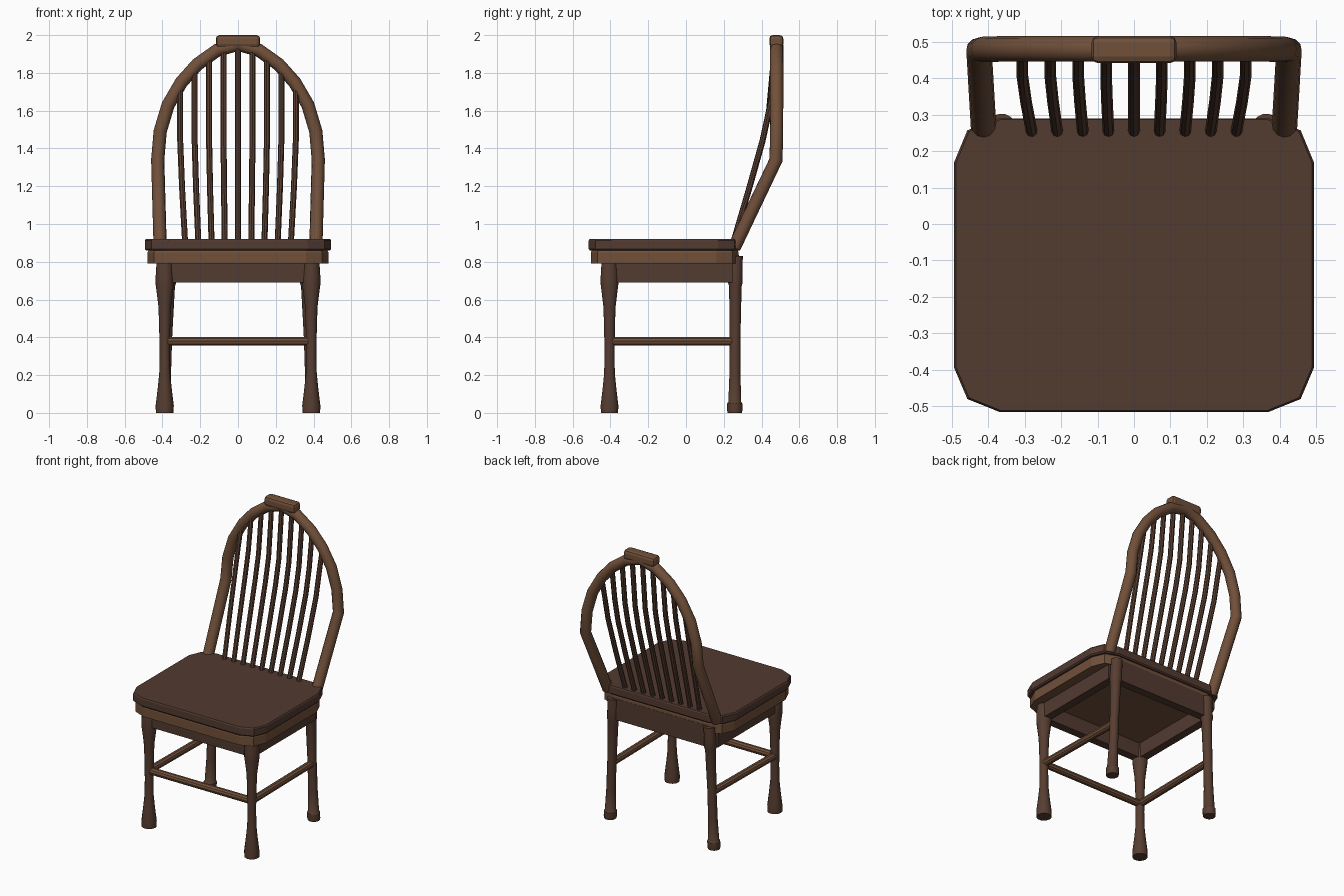
import bpy, bmesh, math
from mathutils import Vector

if "Cube" in bpy.data.objects:
    bpy.data.objects.remove(bpy.data.objects["Cube"])


def material(name, rgb):
    m = bpy.data.materials.new(name)
    m.diffuse_color = (*rgb, 1)
    m.use_nodes = True
    m.node_tree.nodes["Principled BSDF"].inputs["Base Color"].default_value = m.diffuse_color
    return m


DARK = material("dark_wood", (0.085, 0.043, 0.030))
LEG = material("leg_wood", (0.095, 0.047, 0.030))
LIGHT = material("light_wood", (0.165, 0.080, 0.042))


def finish(ob, mat, bevel=0, smooth=True):
    ob.data.materials.clear()
    ob.data.materials.append(mat)
    bpy.ops.object.select_all(action='DESELECT')
    bpy.context.view_layer.objects.active = ob
    ob.select_set(True)
    if bevel:
        b = ob.modifiers.new("bevel", 'BEVEL')
        b.width, b.segments, b.limit_method = bevel, 2, 'ANGLE'
        b.angle_limit = math.radians(60)
    if smooth:
        bpy.ops.object.shade_smooth_by_angle(angle=math.radians(35))
    return ob


def loft(name, rings, mat, bevel=0, smooth=True):
    """Skin a stack of equal-length rings and cap both ends."""
    bm = bmesh.new()
    vs = [[bm.verts.new(p) for p in r] for r in rings]
    n = len(vs[0])
    for a, b in zip(vs, vs[1:]):
        for i in range(n):
            bm.faces.new((a[i], a[(i + 1) % n], b[(i + 1) % n], b[i]))
    bm.faces.new(vs[0][::-1])
    bm.faces.new(vs[-1])
    bmesh.ops.recalc_face_normals(bm, faces=bm.faces)
    me = bpy.data.meshes.new(name)
    bm.to_mesh(me)
    bm.free()
    ob = bpy.data.objects.new(name, me)
    bpy.context.collection.objects.link(ob)
    return finish(ob, mat, bevel, smooth)


def turned(name, profile, bottom, top, mat, sides=14):
    """Turned leg: (radius, z) profile around a slightly leaning axis."""
    zmax = profile[-1][1]
    rings = []
    for r, z in profile:
        c = Vector(bottom).lerp(Vector(top), z / zmax)
        rings.append([(c.x + r * math.cos(2 * math.pi * i / sides),
                       c.y + r * math.sin(2 * math.pi * i / sides), z) for i in range(sides)])
    return loft(name, rings, mat)


def tube(name, pts, radius, mat, res=3):
    cu = bpy.data.curves.new(name, 'CURVE')
    cu.dimensions = '3D'
    cu.bevel_depth, cu.bevel_resolution, cu.use_fill_caps = radius, res, True
    s = cu.splines.new('POLY')
    s.points.add(len(pts) - 1)
    for p, co in zip(s.points, pts):
        p.co = (*co, 1)
    ob = bpy.data.objects.new(name, cu)
    bpy.context.collection.objects.link(ob)
    bpy.ops.object.select_all(action='DESELECT')
    bpy.context.view_layer.objects.active = ob
    ob.select_set(True)
    bpy.ops.object.convert(target='MESH')
    return finish(bpy.context.view_layer.objects.active, mat)


def box(name, x0, x1, y0, y1, z0, z1, mat, bevel=0):
    base = [(x0, y0), (x1, y0), (x1, y1), (x0, y1)]
    return loft(name, [[(x, y, z) for x, y in base] for z in (z0, z1)], mat, bevel, False)


# Seat: dark top board over a lighter, slightly smaller board
half = [(0.37, -0.515), (0.457, -0.48), (0.493, -0.395), (0.493, 0.17), (0.457, 0.257), (0.37, 0.29)]
outline = half + [(-x, y) for x, y in reversed(half)]


def slab(name, levels, mat):
    cy = -0.1125
    loft(name, [[(x * s, cy + (y - cy) * s, z) for x, y in outline] for z, s in levels], mat, 0, False)


slab("seat", [(0.86, 0.985), (0.868, 1.0), (0.912, 1.0), (0.92, 0.99)], DARK)
slab("seat_underboard", [(0.79, 0.972), (0.85, 0.972), (0.862, 0.96)], LIGHT)

# Apron boards
box("front_apron", -0.36, 0.36, -0.43, -0.375, 0.69, 0.80, DARK)
box("back_apron", -0.36, 0.36, 0.225, 0.28, 0.69, 0.835, DARK)

# Legs, side aprons and side stretchers
front_profile = [(0.047, 0), (0.048, 0.04), (0.037, 0.13), (0.029, 0.21), (0.027, 0.32), (0.030, 0.48),
                 (0.034, 0.57), (0.048, 0.68), (0.048, 0.72), (0.043, 0.80)]
back_profile = [(0.038, 0), (0.041, 0.012), (0.041, 0.05), (0.035, 0.058), (0.030, 0.2), (0.029, 0.4),
                (0.034, 0.67), (0.040, 0.69), (0.038, 0.76), (0.040, 0.83)]
for s, side in ((-1, "left"), (1, "right")):
    turned(f"front_leg_{side}", front_profile, (s * 0.388, -0.405, 0), (s * 0.388, -0.405, 0), LEG)
    turned(f"back_leg_{side}", back_profile, (s * 0.392, 0.258, 0), (s * 0.362, 0.262, 0), LEG)
    xs = sorted((s * 0.36, s * 0.415))
    box(f"side_apron_{side}", *xs, -0.39, 0.25, 0.69, 0.80, DARK)
    tube(f"side_stretcher_{side}", [(s * 0.388, -0.40, 0.38), (s * 0.378, 0.255, 0.38)], 0.024, LIGHT)
tube("front_stretcher", [(-0.385, -0.405, 0.38), (0.385, -0.405, 0.38)], 0.024, LIGHT)

# Bent hoop of the backrest
side_pts = [(0.412, 0.255, 0.875), (0.425, 0.477, 1.34), (0.412, 0.479, 1.49), (0.37, 0.48, 1.63),
            (0.30, 0.48, 1.75), (0.215, 0.48, 1.845), (0.11, 0.48, 1.92)]
hoop = [(-x, y, z) for x, y, z in side_pts] + [(0, 0.48, 1.95)] + side_pts[::-1]
tube("back_hoop", hoop, 0.035, LIGHT, 4)

# Crest block on top of the hoop
crest = box("crest_block", -0.117, 0.117, 0.441, 0.515, 1.935, 2.0, LIGHT, 0.018)

# Nine bent spindles running from the seat to the hoop
tops = [1.95, 1.935, 1.89, 1.83, 1.735]
for i in range(-4, 5):
    k, s = abs(i), (i > 0) - (i < 0)
    xb, xt, zt = k * 0.07, k * 0.0765, tops[k]
    pts = [(s * xb, 0.25, 0.90), (s * (xb + xt * 1.02) / 2, 0.335, 1.19), (s * xt, 0.405, 1.44),
           (s * xt, 0.44, 1.60), (s * xt, 0.472, zt)]
    tube(f"spindle_{i + 5}", pts, 0.016, LEG, 2)
